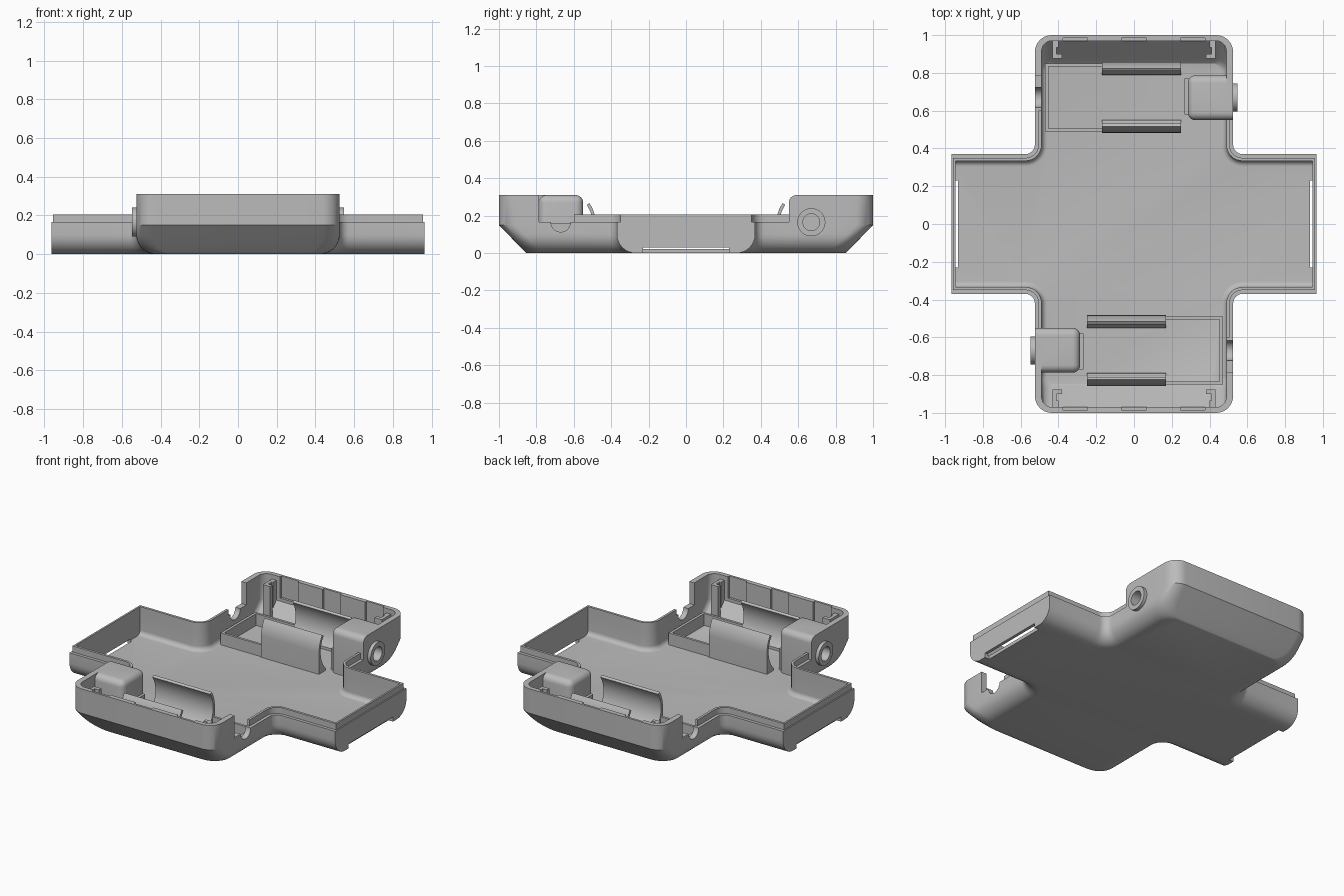
import bpy, bmesh
from math import pi, sin, cos, radians
from mathutils import Matrix

cube = bpy.data.objects.get("Cube")
if cube:
    bpy.data.objects.remove(cube, do_unlink=True)

grey = bpy.data.materials.new("grey_plastic")
grey.use_nodes = True
COLOUR = (0.5, 0.5, 0.5, 1)
grey.diffuse_color = COLOUR
grey.node_tree.nodes["Principled BSDF"].inputs["Base Color"].default_value = COLOUR


# ---- helpers ----
def make(name, bm, turn=0):
    bmesh.ops.recalc_face_normals(bm, faces=bm.faces)
    bm.transform(Matrix.Rotation(pi * turn, 4, 'Z'))
    mesh = bpy.data.meshes.new(name)
    bm.to_mesh(mesh)
    bm.free()
    ob = bpy.data.objects.new(name, mesh)
    bpy.context.collection.objects.link(ob)
    return ob


def loft(name, rings, turn=0):
    bm = bmesh.new()
    loops = [[bm.verts.new(p) for p in ring] for ring in rings]
    n = len(loops[0])
    for a, b in zip(loops, loops[1:]):
        for i in range(n):
            j = (i + 1) % n
            bm.faces.new((a[i], a[j], b[j], b[i]))
    bm.faces.new(loops[0][::-1])
    bm.faces.new(loops[-1])
    return make(name, bm, turn)


def box(name, x, y, z, turn=0, bevel=0, rule=None):
    bm = bmesh.new()
    bmesh.ops.create_cube(bm, size=1)
    for v in bm.verts:
        v.co = [(lo + hi) / 2 + c * (hi - lo) for c, (lo, hi) in zip(v.co, (x, y, z))]
    if bevel:
        edges = [e for e in bm.edges if rule((e.verts[0].co + e.verts[1].co) / 2)]
        bmesh.ops.bevel(bm, geom=edges, offset=bevel, segments=6, profile=0.5, affect='EDGES')
    return make(name, bm, turn)


def rod(name, radius, x, y, z, turn=0):
    ring = [(y + radius * cos(k * pi / 24), z + radius * sin(k * pi / 24)) for k in range(48)]
    return loft(name, [[(px, *p) for p in ring] for px in x], turn)


def boolean(ob, other, op='DIFFERENCE', keep=False):
    mod = ob.modifiers.new("cut", 'BOOLEAN')
    mod.operation, mod.object, mod.solver = op, other, 'EXACT'
    bpy.context.view_layer.update()
    deps = bpy.context.evaluated_depsgraph_get()
    mesh = bpy.data.meshes.new_from_object(ob.evaluated_get(deps))
    ob.modifiers.clear()
    ob.data = mesh
    if not keep:
        bpy.data.objects.remove(other, do_unlink=True)


# ---- cross-shaped outline, shrunk by an inset ----
def cross(z, inset, end_y, arm_x, corner):
    bx, ay = 0.525 - inset, 0.37 - inset
    cx, cy, r = 0.575, 0.42, 0.05 + inset
    q = [(arm_x, ay)]
    for k in range(9):
        a = radians(270 - 90 * k / 8)
        q.append((cx + r * cos(a), cy + r * sin(a)))
    for k in range(9):
        a = radians(90 * k / 8)
        q.append((bx - corner + corner * cos(a), end_y - corner + corner * sin(a)))
    ring = q + [(-x, y) for x, y in q[::-1]]
    ring += [(-x, -y) for x, y in ring]
    return [(x, y, z) for x, y in ring]


def hull(name, z0, z1, inset, r, end0, end1, slope, arm_x, corner):
    rings = []
    for k in range(9):
        a = pi / 2 * k / 8
        z = z0 + r * (1 - cos(a))
        end = end0 + (end1 - end0) * (z - z0) / (slope - z0)
        rings.append(cross(z, inset + r * (1 - sin(a)), end, arm_x, corner))
    rings.append(cross(slope, inset, end1, arm_x, corner))
    rings.append(cross(z1, inset, end1, arm_x, corner))
    return loft(name, rings)


# ---- tray shell ----
shell = hull("tray_shell", 0, 0.31, 0, 0.1, 0.855, 1, 0.15, 0.965, 0.09)
envelope = hull("envelope", 0, 0.31, 0, 0.1, 0.855, 1, 0.15, 0.965, 0.09)
cavity = hull("cavity", 0.022, 0.35, 0.036, 0.03, 0.85, 0.97, 0.15, 0.945, 0.055)
boolean(shell, cavity)
boolean(shell, box("low_middle", (-2, 2), (-0.61, 0.61), (0.205, 0.5)))

# stepped lip around the low middle
step = box("step", (-2, 2), (-0.61, 0.61), (0.165, 0.25))
core = loft("core", [cross(z, 0.02, 0.98, 0.957, 0.07) for z in (0.1, 0.4)])
boolean(step, core)
boolean(shell, step)

parts = [shell]
for t in (0, 1):
    side = ("back", "front")[t]

    # slot under the arm end, lowered side wall and its round notch
    boolean(shell, box("slot", (0.932, 1.1), (-0.23, 0.23), (-0.05, 0.03), t))
    boolean(shell, box("wall_cut", (-0.7, -0.44), (0.6, 0.785), (0.165, 0.5), t))
    boolean(shell, rod("notch", 0.052, (-0.7, -0.44), 0.67, 0.165, t))

    # shallow recesses in the end wall
    for x in (-0.31, 0, 0.31):
        boolean(shell, box("recess", (x - 0.065, x + 0.065), (0.95, 0.985), (0.17, 0.5), t))

    # corner pod with a round port
    pod = box(side + "_pod", (0.285, 0.525), (0.55, 0.787), (0.01, 0.31), t, 0.04,
              lambda c: c.z > 0.1 and c.x < 0.5 and (c.z > 0.3 or c.x < 0.3))
    boolean(pod, envelope, 'INTERSECT', keep=True)
    boolean(shell, pod, 'UNION')
    boolean(shell, rod("boss", 0.075, (0.48, 0.547), 0.67, 0.165, t), 'UNION')
    boolean(shell, rod("port", 0.045, (0.32, 0.6), 0.67, 0.165, t))
    parts.append(box(side + "_pod_flange", (0.268, 0.29), (0.58, 0.77), (0.015, 0.16), t))

    # cell holder frame
    frame = box(side + "_holder_frame", (-0.47, 0.25), (0.49, 0.85), (0.015, 0.1), t)
    boolean(frame, box("frame_hole", (-0.452, 0.3), (0.506, 0.834), (0, 0.2), t))
    boolean(frame, envelope, 'INTERSECT', keep=True)
    parts.append(frame)

    # curved spring clips on both sides of the holder
    for s in (-1, 1):
        top = [radians(35 * k / 8) for k in range(9)]
        low = [radians(35 - 80 * k / 14) for k in range(15)]
        prof = [(0.187, 0.018)] + [(0.187 * cos(a), 0.16 + 0.187 * sin(a)) for a in top]
        prof += [(0.17 * cos(a), 0.16 + 0.17 * sin(a)) for a in low] + [(0.12, 0.018)]
        clip = loft(side + ("_inner_clip", "_outer_clip")[s > 0],
                    [[(x, 0.67 + s * d, z) for d, z in prof] for x in (-0.17, 0.25)], t)
        boolean(clip, envelope, 'INTERSECT', keep=True)
        parts.append(clip)

    # grooved posts by the end wall
    for s in (-1, 1):
        post = box(side + ("_right_post", "_left_post")[s > 0],
                   sorted((s * 0.38, s * 0.432)), (0.875, 0.98), (0.01, 0.28), t)
        boolean(post, box("groove", sorted((s * 0.3, s * 0.41)), (0.9, 0.935), (0, 0.4), t))
        boolean(post, box("relief", sorted((s * 0.3, s * 0.4)), (0.93, 0.972), (0, 0.4), t))
        boolean(post, envelope, 'INTERSECT', keep=True)
        parts.append(post)

bpy.data.objects.remove(envelope, do_unlink=True)

# ---- colour and shading ----
bpy.ops.object.select_all(action='DESELECT')
for ob in parts:
    ob.data.materials.clear()
    ob.data.materials.append(grey)
    ob.select_set(True)
bpy.context.view_layer.objects.active = shell
bpy.ops.object.shade_smooth_by_angle(angle=radians(30))
